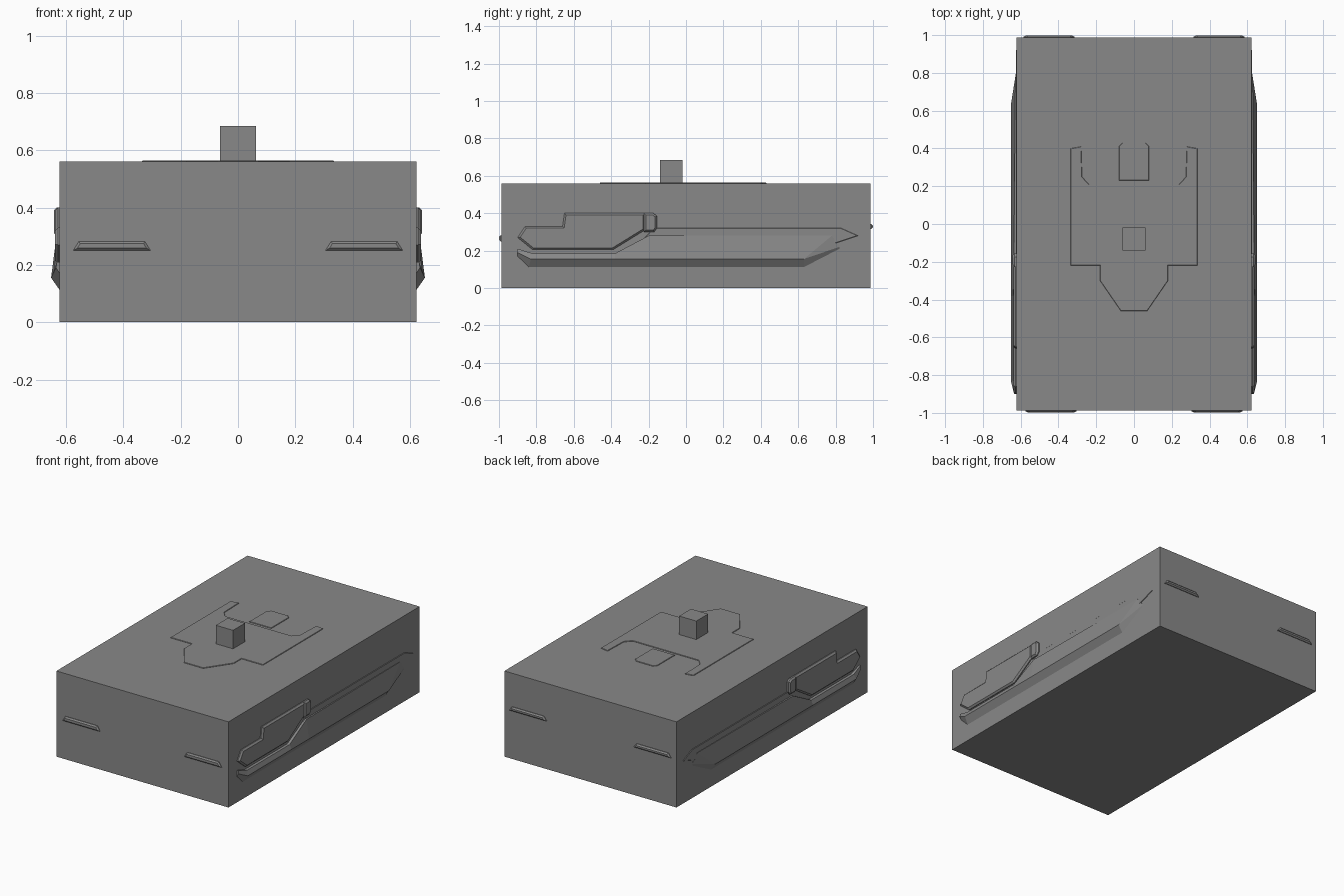
import bpy
import bmesh
from mathutils import Vector

default = bpy.data.objects.get("Cube")
if default:
    bpy.data.objects.remove(default, do_unlink=True)

# One neutral grey covers every part
grey = bpy.data.materials.new("neutral grey")
grey.use_nodes = True
colour = (0.25, 0.25, 0.25, 1)
grey.diffuse_color = colour
grey.node_tree.nodes["Principled BSDF"].inputs["Base Color"].default_value = colour

HALF_W, HALF_L, HEIGHT = 0.622, 0.987, 0.56
SINK = 0.01


def finish(name, bm, mirror=False):
    """Turn a bmesh into a grey object, optionally mirrored across x."""
    mesh = bpy.data.meshes.new(name)
    bm.to_mesh(mesh)
    bm.free()
    mesh.materials.append(grey)
    obj = bpy.data.objects.new(name, mesh)
    bpy.context.collection.objects.link(obj)
    if mirror:
        mod = obj.modifiers.new("Mirror", "MIRROR")
        mod.use_axis[0] = True
        mod.use_mirror_merge = False
    return obj


def block(name, low, high):
    bm = bmesh.new()
    bmesh.ops.create_cube(bm, size=1)
    low, high = Vector(low), Vector(high)
    for v in bm.verts:
        v.co = (low + high) / 2 + v.co * (high - low)
    finish(name, bm)


def plate(name, outline, place, rise, chamfer, mirror=False):
    """Raise an outline from a face of the body and chamfer its rim."""
    bm = bmesh.new()
    base = [bm.verts.new(place(u, v, -SINK)) for u, v in outline]
    top = [bm.verts.new(place(u, v, rise - chamfer)) for u, v in outline]
    bm.faces.new(base)
    cap = bm.faces.new(top)
    for i in range(len(base)):
        j = (i + 1) % len(base)
        bm.faces.new((base[i], base[j], top[j], top[i]))
    bmesh.ops.recalc_face_normals(bm, faces=bm.faces)
    bmesh.ops.inset_region(bm, faces=[cap], thickness=chamfer,
                           depth=chamfer, use_even_offset=True)
    finish(name, bm, mirror)


def on_side(u, v, d):
    return Vector((HALF_W + d, u, v))


def on_front(u, v, d):
    return Vector((u, -HALF_L - d, v))


def on_back(u, v, d):
    return Vector((u, HALF_L + d, v))


def on_top(u, v, d):
    return Vector((u, v, HEIGHT + d))


def rect(u0, u1, v0, v1):
    return [(u0, v0), (u1, v0), (u1, v1), (u0, v1)]


# Main body and the small cube on its roof
block("main_body", (-HALF_W, -HALF_L, 0), (HALF_W, HALF_L, HEIGHT))
block("roof_cube", (-0.062, -0.14, HEIGHT - SINK), (0.062, -0.018, 0.685))

# Stepped panel, latch and thin trim on both sides
plate("side_panel", [(-0.9, 0.27), (-0.86, 0.33), (-0.66, 0.33), (-0.65, 0.4),
                     (-0.22, 0.4), (-0.22, 0.31), (-0.39, 0.205),
                     (-0.82, 0.205)], on_side, 0.016, 0.01, True)
plate("side_latch", [(-0.225, 0.3), (-0.17, 0.3), (-0.155, 0.32),
                     (-0.155, 0.385), (-0.175, 0.4), (-0.225, 0.4)],
      on_side, 0.02, 0.01, True)
plate("side_trim", [(-0.25, 0.24), (-0.17, 0.32), (0.83, 0.32),
                    (0.92, 0.28), (0.8, 0.24)], on_side, 0.004, 0.002, True)

# Long side ridge lofted from its top edge, crest and lower edge
top_edge = [(-0.9, 0.21, 0.632), (-0.82, 0.185, 0.64), (-0.38, 0.185, 0.64),
            (-0.2, 0.28, 0.636), (0.78, 0.28, 0.628), (0.82, 0.23, HALF_W)]
crest = [(-0.9, 0.19, 0.635)]
crest += [(y, 0.155, 0.652) for y in (-0.83, -0.38, -0.2, 0.63)]
crest += [(0.82, 0.22, HALF_W)]
lower = [(-0.9, 0.17, HALF_W)]
lower += [(y, 0.112, HALF_W) for y in (-0.84, -0.38, -0.2, 0.63)]
lower += [(0.82, 0.21, HALF_W)]
root = [(y, z, HALF_W - SINK) for y, z, x in top_edge]
heel = [(y, z, HALF_W - SINK) for y, z, x in lower]
bm = bmesh.new()
rows = [[bm.verts.new((x, y, z)) for y, z, x in row]
        for row in (root, top_edge, crest, lower, heel)]
for a, b in zip(rows, rows[1:] + rows[:1]):
    for i in range(len(a) - 1):
        bm.faces.new((a[i], a[i + 1], b[i + 1], b[i]))
for end in (0, -1):
    bm.faces.new([row[end] for row in rows])
bmesh.ops.recalc_face_normals(bm, faces=bm.faces)
finish("side_ridge", bm, True)

# Narrow light bars at both ends
plate("front_bar", [(0.305, 0.25), (0.575, 0.25), (0.555, 0.282),
                    (0.325, 0.282)], on_front, 0.012, 0.008, True)
plate("back_bar", [(0.315, 0.315), (0.585, 0.315), (0.565, 0.342),
                   (0.335, 0.342)], on_back, 0.012, 0.008, True)

# Very thin raised plates on the roof
RISE, EDGE = 0.004, 0.002
plate("roof_plate", rect(-0.335, 0.335, -0.22, 0.21), on_top, RISE, EDGE)
plate("roof_nose", [(-0.18, -0.2), (-0.18, -0.3), (-0.07, -0.46),
                    (0.07, -0.46), (0.18, -0.3), (0.18, -0.2)],
      on_top, RISE, EDGE)
plate("roof_tail", [(-0.08, 0.23), (0.08, 0.23), (0.08, 0.41), (0.06, 0.43),
                    (-0.06, 0.43), (-0.08, 0.41)], on_top, RISE, EDGE)
plate("roof_prong", [(0.23, 0.2), (0.335, 0.2), (0.335, 0.4),
                     (0.28, 0.41), (0.275, 0.25)], on_top, RISE, EDGE, True)
